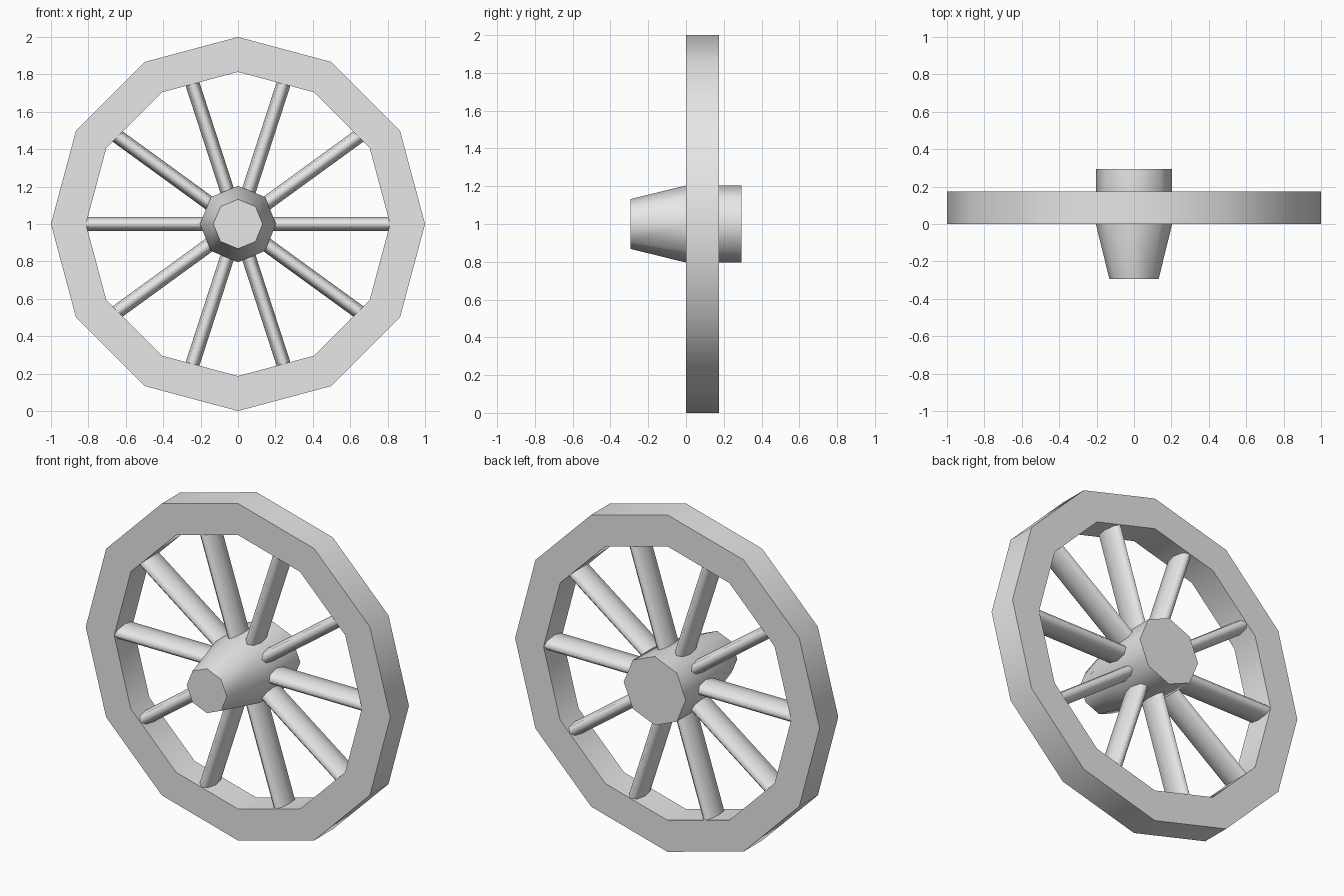
import bpy
import bmesh
from math import cos, sin, tau, pi
from mathutils import Matrix

if "Cube" in bpy.data.objects:
    bpy.data.objects.remove(bpy.data.objects["Cube"], do_unlink=True)

CENTRE_Z = 1.0
RIM_DEPTH = 0.175

grey = bpy.data.materials.new("plain_grey")
grey.use_nodes = True
grey.diffuse_color = (0.8, 0.8, 0.8, 1)
grey.node_tree.nodes["Principled BSDF"].inputs["Base Color"].default_value = (0.8, 0.8, 0.8, 1)


def ring(bm, sides, radius, y):
    """A polygon of vertices around the axle."""
    return [bm.verts.new((radius * cos(tau * i / sides), y,
                          CENTRE_Z + radius * sin(tau * i / sides)))
            for i in range(sides)]


def skin(bm, a, b, smooth):
    """Quads between two rings."""
    n = len(a)
    for i in range(n):
        j = (i + 1) % n
        bm.faces.new((a[i], a[j], b[j], b[i])).smooth = smooth


def finish(bm, name):
    bmesh.ops.recalc_face_normals(bm, faces=bm.faces[:])
    mesh = bpy.data.meshes.new(name)
    bm.to_mesh(mesh)
    bm.free()
    mesh.materials.append(grey)
    obj = bpy.data.objects.new(name, mesh)
    bpy.context.collection.objects.link(obj)
    return obj


# Rim: twelve-sided band, smooth treads and flat sides
bm = bmesh.new()
corners = [(1.0, 0), (1.0, RIM_DEPTH), (0.813, RIM_DEPTH), (0.813, 0)]
loops = [ring(bm, 12, r, y) for r, y in corners]
for k in range(4):
    skin(bm, loops[k], loops[(k + 1) % 4], smooth=(k % 2 == 0))
finish(bm, "rim")

# Hub: eight-sided, tapering to the front
bm = bmesh.new()
loops = [ring(bm, 8, r, y) for r, y in [(0.132, -0.293), (0.204, 0), (0.204, 0.293)]]
for a, b in zip(loops, loops[1:]):
    skin(bm, a, b, smooth=True)
bm.faces.new(loops[0])
bm.faces.new(loops[-1])
finish(bm, "hub")

# Spokes: ten flattened rods as deep as the rim
INNER, OUTER = 0.1, 0.82
for i in range(10):
    bm = bmesh.new()
    bmesh.ops.create_cone(bm, cap_ends=True, segments=8, radius1=1, radius2=1,
                          depth=OUTER - INNER)
    place = (Matrix.Translation((0, RIM_DEPTH / 2, CENTRE_Z))
             @ Matrix.Rotation(tau * i / 10 + pi / 2, 4, 'Y')
             @ Matrix.Translation((0, 0, (INNER + OUTER) / 2))
             @ Matrix.Diagonal((0.038, RIM_DEPTH / 2, 1, 1)))
    bm.transform(place)
    for f in bm.faces:
        f.smooth = len(f.verts) == 4
    finish(bm, f"spoke_{i + 1}")
